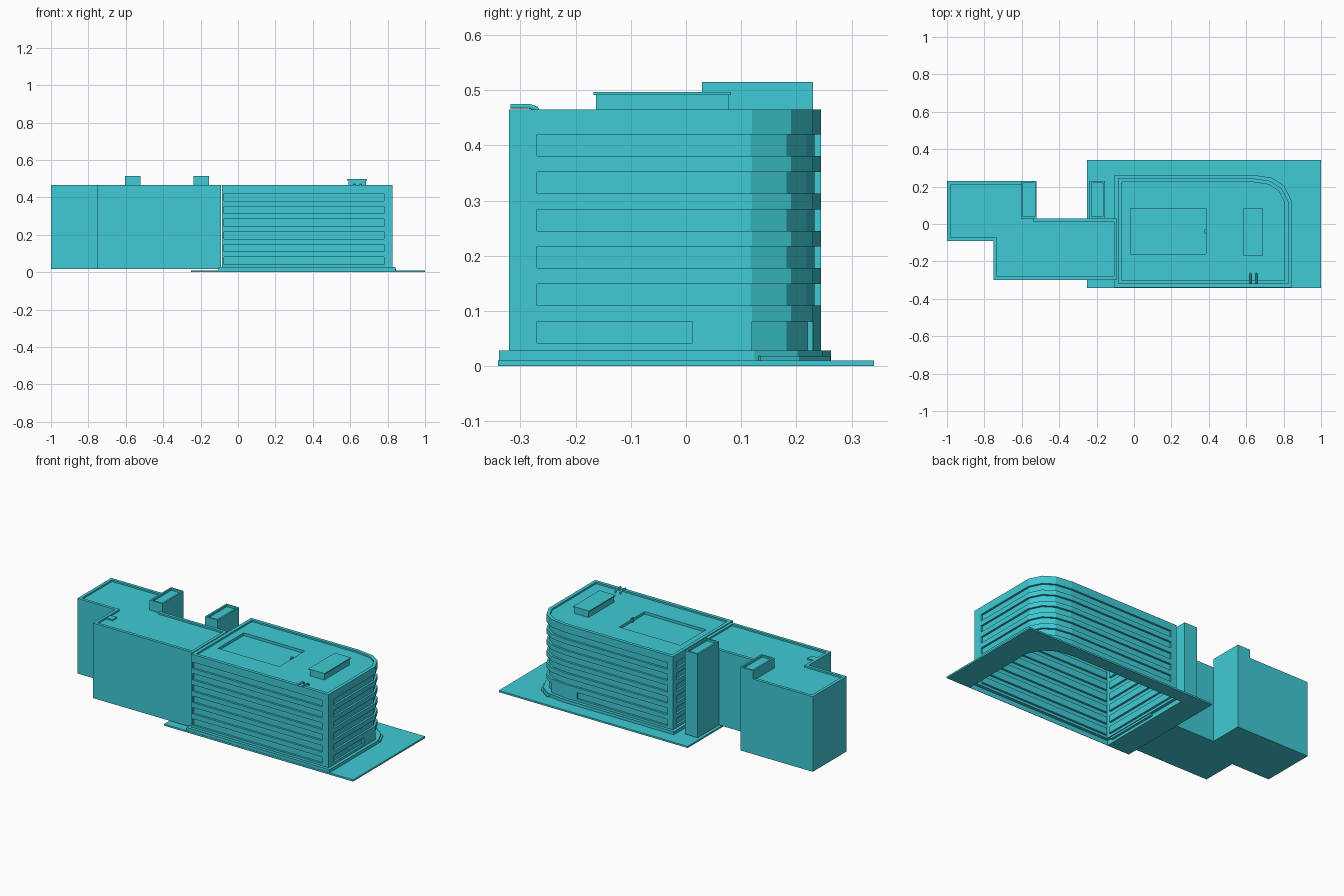
import bpy, bmesh
from mathutils import Vector

if "Cube" in bpy.data.objects:
    bpy.data.objects.remove(bpy.data.objects["Cube"])

mat = bpy.data.materials.new("teal")
mat.diffuse_color = (0.05, 0.6, 0.67, 1)
mat.use_nodes = True
mat.node_tree.nodes["Principled BSDF"].inputs["Base Color"].default_value = mat.diffuse_color


def finish(bm, name):
    me = bpy.data.meshes.new(name)
    bm.to_mesh(me)
    bm.free()
    me.materials.append(mat)
    ob = bpy.data.objects.new(name, me)
    bpy.context.collection.objects.link(ob)
    return ob


def ring(bm, pts, z):
    return [bm.verts.new((x, y, z)) for x, y in pts]


def walls(bm, lo, hi):
    n = len(lo)
    return [bm.faces.new((lo[i], lo[(i + 1) % n], hi[(i + 1) % n], hi[i])) for i in range(n)]


def inset(bm, faces, thickness, depth):
    bm.normal_update()
    bmesh.ops.inset_region(bm, faces=faces, thickness=thickness, depth=depth,
                           use_boundary=True, use_even_offset=True)


def loop_edges(bm, loop):
    return [bm.edges.get((loop[i], loop[i - 1])) or bm.edges.new((loop[i], loop[i - 1]))
            for i in range(len(loop))]


def fill_between(bm, outer, inner, up):
    bmesh.ops.triangle_fill(bm, edges=loop_edges(bm, outer) + loop_edges(bm, inner),
                            use_beauty=True, normal=(0, 0, up))


def rect(x0, x1, y0, y1):
    return [(x0, y0), (x1, y0), (x1, y1), (x0, y1)]


def offset(pts, d):
    # mitred outward offset of a counter-clockwise outline
    out, n = [], len(pts)
    for i in range(n):
        a, b, c = (Vector(pts[(i + k) % n]) for k in (-1, 0, 1))
        u, v = (b - a).normalized(), (c - b).normalized()
        n1, n2 = Vector((u.y, -u.x)), Vector((v.y, -v.x))
        p = b + (n1 + n2) * d / (1 + n1.dot(n2))
        out.append((p.x, p.y))
    return out


def block(name, pts, z0, z1, rim=0, sink=0):
    # closed prism, optionally with a parapet around a sunken roof
    bm = bmesh.new()
    lo, hi = ring(bm, pts, z0), ring(bm, pts, z1)
    walls(bm, lo, hi)
    bm.faces.new(lo[::-1])
    top = bm.faces.new(hi)
    if rim:
        inset(bm, [top], rim, 0)
        inset(bm, [top], 0, -sink)
    return finish(bm, name)


# Main building outline, counter-clockwise, with band ends marked
FOOT = [(-.085, -.321), (-.075, -.321), (.78, -.321), (.825, -.321), (.825, -.27),
        (.825, .012), (.825, .12), (.79, .19), (.73, .23), (.63, .245),
        (.55, .245), (-.05, .245), (-.085, .245), (-.085, .21), (-.085, -.29)]
PLINTH = offset(FOOT, .018)
TOP, ROOF = .465, .455

# Main building: open-bottomed shell with plinth and recessed window bands
bm = bmesh.new()
p0, p1 = ring(bm, PLINTH, 0), ring(bm, PLINTH, .028)
walls(bm, p0, p1)
low = ring(bm, FOOT, .028)
walls(bm, p1, low)
recessed = []
levels = [.042 + .0677 * k for k in range(6)]
for k, z in enumerate(levels):
    a, b = ring(bm, FOOT, z), ring(bm, FOOT, z + .039)
    solid, band = walls(bm, low, a), walls(bm, a, b)
    segs = [1, 4, 5, 6, 7, 8, 9, 10, 13] if k else [1, 4, 6, 7, 10, 13]
    recessed += [band[s] for s in segs]
    if k == 0:
        recessed += [solid[6], solid[7]]  # corner entrance
    low = b
rim = ring(bm, FOOT, TOP)
walls(bm, low, rim)
# parapet, roof and sunken court
inner = offset(FOOT, -.02)
r1, r2 = ring(bm, inner, TOP), ring(bm, inner, ROOF)
walls(bm, rim, r1)
walls(bm, r1, r2)
court = rect(-.02, .385, -.16, .082)
c1, c2 = ring(bm, court, ROOF), ring(bm, court, ROOF - .016)
walls(bm, c1, c2)
bm.faces.new(c2)
fill_between(bm, r2, c1, 1)
inset(bm, recessed, 0, -.012)
finish(bm, "main_building")

# Ground plate with an opening under the main building
bm = bmesh.new()
plate = rect(-.25, 1, -.341, .341)
a, b = ring(bm, plate, 0), ring(bm, plate, .01)
walls(bm, a, b)
fill_between(bm, a, ring(bm, PLINTH, 0), -1)
fill_between(bm, b, ring(bm, PLINTH, .01), 1)
finish(bm, "ground_plate")

# Corner entrance step
block("entrance_step", [(.73, .235), (.80, .19), (.835, .128), (.846, .135),
                        (.815, .205), (.735, .262), (.72, .25)], .01, .018)

# Rear wing and its stair towers
block("wing", [(-1, -.09), (-.75, -.09), (-.75, -.30), (-.09, -.30), (-.09, .03),
               (-.52, .03), (-.52, .23), (-1, .23)], .016, TOP, .018, .01)
block("wing_tower", rect(-.605, -.52, .03, .23), ROOF, .515, .01, .012)
block("stair_tower", rect(-.238, -.155, .029, .23), .016, .515, .01, .012)
block("wing_hatch", rect(-.73, -.69, -.20, -.16), ROOF, .463)

# Roof plant room with cap, and court post
block("plant_room", rect(.59, .685, -.163, .077), ROOF, .492)
block("plant_room_cap", rect(.584, .69, -.168, .082), .491, .497)
block("court_post", rect(.378, .388, -.05, -.03), ROOF - .016, .464)

# Pair of curved roof pipes
for i, x in enumerate((.622, .654)):
    cu = bpy.data.curves.new("roof_pipe", 'CURVE')
    cu.dimensions = '3D'
    cu.bevel_depth = .005
    cu.bevel_resolution = 1
    cu.use_fill_caps = True
    sp = cu.splines.new('POLY')
    path = [(-.318, .471), (-.285, .471), (-.272, .467), (-.265, .455)]
    sp.points.add(len(path) - 1)
    for p, (y, z) in zip(sp.points, path):
        p.co = (x, y, z, 1)
    cu.materials.append(mat)
    bpy.context.collection.objects.link(bpy.data.objects.new(f"roof_pipe_{i + 1}", cu))
